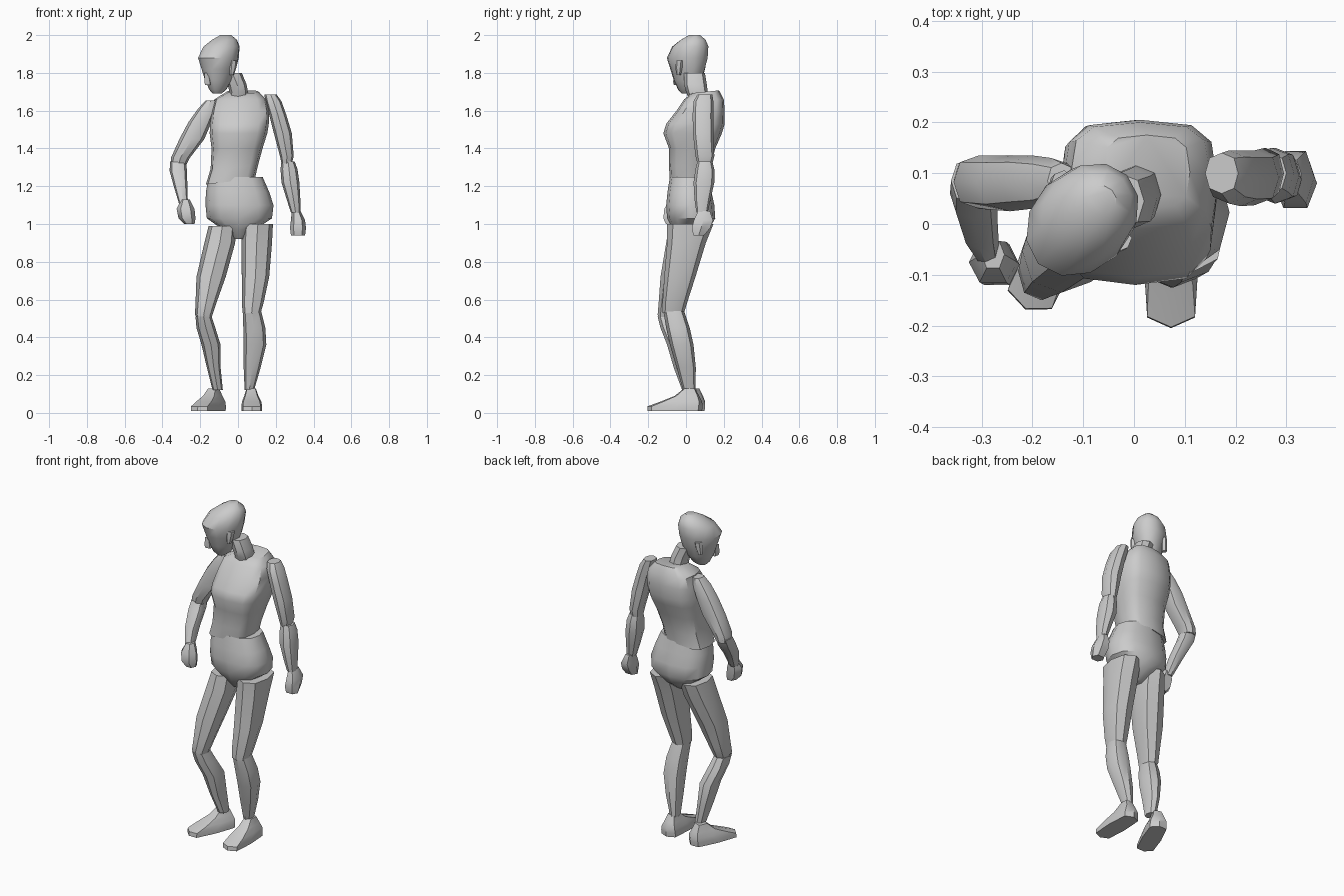
import bpy, bmesh, math


def loft(name, rows, n=8, e=0.85, loc=(0, 0, 0), yaw=0, angle=40):
    """Skin closed rings. Row: z, x min, x max, y min, y max, optional slope in x, optional slope in y."""
    bm = bmesh.new()
    rings = []
    for z, x0, x1, y0, y1, *slope in rows:
        sx, sy = (slope + [0, 0])[:2]
        ring = []
        for i in range(n):
            a = 2 * math.pi * i / n
            c, s = math.cos(a), math.sin(a)
            dx = math.copysign(abs(c) ** e if abs(c) > 1e-6 else 0, c) * (x1 - x0) / 2
            dy = math.copysign(abs(s) ** e if abs(s) > 1e-6 else 0, s) * (y1 - y0) / 2
            ring.append(bm.verts.new(((x0 + x1) / 2 + dx, (y0 + y1) / 2 + dy, z + sx * dx + sy * dy)))
        rings.append(ring)
    for a, b in zip(rings, rings[1:]):
        for i in range(n):
            j = (i + 1) % n
            bm.faces.new((a[i], a[j], b[j], b[i]))
    bm.faces.new(rings[0])
    bm.faces.new(rings[-1])
    bmesh.ops.recalc_face_normals(bm, faces=bm.faces)
    me = bpy.data.meshes.new(name)
    bm.to_mesh(me)
    bm.free()
    me.shade_smooth()
    me.set_sharp_from_angle(angle=math.radians(angle))
    ob = bpy.data.objects.new(name, me)
    ob.location = loc
    ob.rotation_euler.z = math.radians(yaw)
    bpy.context.collection.objects.link(ob)
    return ob


# Head, turned and bowed toward -x -y
HEAD = dict(loc=(-0.1, 0.01, 0), yaw=-45)
loft("head", [
    (1.69, -.02, .02, -.04, .01), (1.71, -.038, .038, -.06, .04),
    (1.76, -.062, .062, -.085, .075), (1.82, -.08, .08, -.105, .10),
    (1.88, -.098, .098, -.125, .115), (1.94, -.09, .09, -.085, .122),
    (1.975, -.065, .065, -.03, .11), (2.0, -.03, .03, .02, .08)], n=12, e=1, **HEAD)
loft("nose", [(1.735, -.016, .016, -.105, -.06), (1.75, -.016, .016, -.11, -.06),
              (1.80, -.008, .008, -.108, -.07)], n=4, e=1, **HEAD)
for side, s in (("left", 1), ("right", -1)):
    a, b = sorted((s * .07, s * .102))
    loft(side + "_ear", [(1.79, a, b - .01 * (s > 0), .0, .025), (1.83, a, b, -.005, .04),
                         (1.865, a, b, .0, .045)], n=6, e=1, **HEAD)
loft("neck", [(1.65, -.05, .05, .02, .12), (1.70, -.045, .053, .0, .115),
              (1.74, -.055, .045, -.01, .11), (1.80, -.08, .02, -.01, .10)])

# Torso with a flat back and chest, and a tilted waist edge
loft("torso", [
    (1.225, -.17, .09, -.085, .125, .12), (1.30, -.145, .105, -.09, .13, .06),
    (1.40, -.14, .13, -.09, .155), (1.48, -.15, .155, -.12, .19),
    (1.53, -.148, .163, -.105, .205), (1.60, -.14, .165, -.05, .205),
    (1.66, -.125, .15, -.01, .20), (1.70, -.06, .11, .03, .175, 0, .1)], n=12, e=.6)

# Pelvis
loft("pelvis", [
    (.92, -.025, .03, -.03, .06), (.97, -.08, .09, -.07, .12), (1.03, -.165, .18, -.10, .155),
    (1.10, -.172, .188, -.105, .15), (1.17, -.17, .165, -.098, .135),
    (1.25, -.155, .13, -.085, .12)], n=12, e=.8)

# Thighs
loft("right_thigh", [
    (.49, -.21, -.145, -.145, -.05), (.52, -.228, -.135, -.15, -.035), (.58, -.225, -.115, -.145, -.015),
    (.72, -.22, -.065, -.135, .03), (.90, -.178, -.015, -.105, .10),
    (.99, -.155, -.01, -.09, .13)])
loft("left_thigh", [
    (.53, .025, .12, -.125, -.01), (.58, .02, .135, -.125, .005),
    (.72, .02, .165, -.115, .05), (.90, .018, .18, -.10, .105),
    (1.0, .025, .185, -.10, .145)])

# Shins
loft("right_shin", [
    (.12, -.135, -.08, -.02, .05), (.24, -.165, -.092, -.065, .05), (.36, -.193, -.092, -.10, .035),
    (.45, -.22, -.12, -.135, -.01), (.51, -.225, -.14, -.15, -.04)])
loft("left_shin", [
    (.12, .035, .085, -.015, .05), (.24, .03, .12, -.05, .052), (.36, .03, .15, -.085, .04),
    (.45, .028, .145, -.105, .02), (.54, .025, .122, -.12, -.01)])

# Feet: one shape placed twice
for side, loc, yaw in (("left", (.073, -.06, 0), 0), ("right", (-.157, -.035, 0), -23)):
    loft(side + "_foot", [
        (.01, -.055, .055, -.145, .145), (.035, -.055, .055, -.143, .148),
        (.06, -.052, .05, -.075, .145), (.09, -.04, .035, 0, .13),
        (.13, -.028, .022, .05, .108)], e=.45, loc=loc, yaw=yaw)

# Upper arms
loft("right_upper_arm", [
    (1.31, -.355, -.275, .04, .13), (1.35, -.355, -.255, .03, .135), (1.45, -.31, -.178, .025, .135),
    (1.54, -.262, -.14, .03, .135), (1.61, -.212, -.115, .035, .13),
    (1.655, -.17, -.115, .05, .12)])
loft("left_upper_arm", [
    (1.32, .23, .285, .06, .14), (1.36, .222, .295, .05, .15), (1.48, .19, .285, .037, .145),
    (1.58, .165, .255, .035, .145), (1.65, .145, .23, .04, .145), (1.685, .14, .205, .06, .14)])

# Forearms
loft("right_forearm", [
    (1.10, -.31, -.265, -.085, -.025), (1.20, -.34, -.268, -.05, .045),
    (1.28, -.362, -.27, .01, .11), (1.33, -.36, -.275, .04, .13)])
loft("left_forearm", [
    (1.06, .28, .33, .055, .115), (1.13, .258, .33, .045, .13), (1.22, .23, .325, .04, .15),
    (1.29, .225, .315, .05, .15), (1.33, .23, .30, .06, .14)])

# Fists
loft("right_hand", [
    (1.0, -.285, -.23, -.11, -.045), (1.03, -.315, -.225, -.125, -.035),
    (1.08, -.325, -.23, -.12, -.03), (1.13, -.30, -.255, -.09, -.03)], n=6)
loft("left_hand", [
    (.94, .28, .355, .035, .10), (.98, .275, .36, .025, .135),
    (1.02, .28, .355, .035, .15), (1.07, .285, .33, .06, .13)], n=6)
